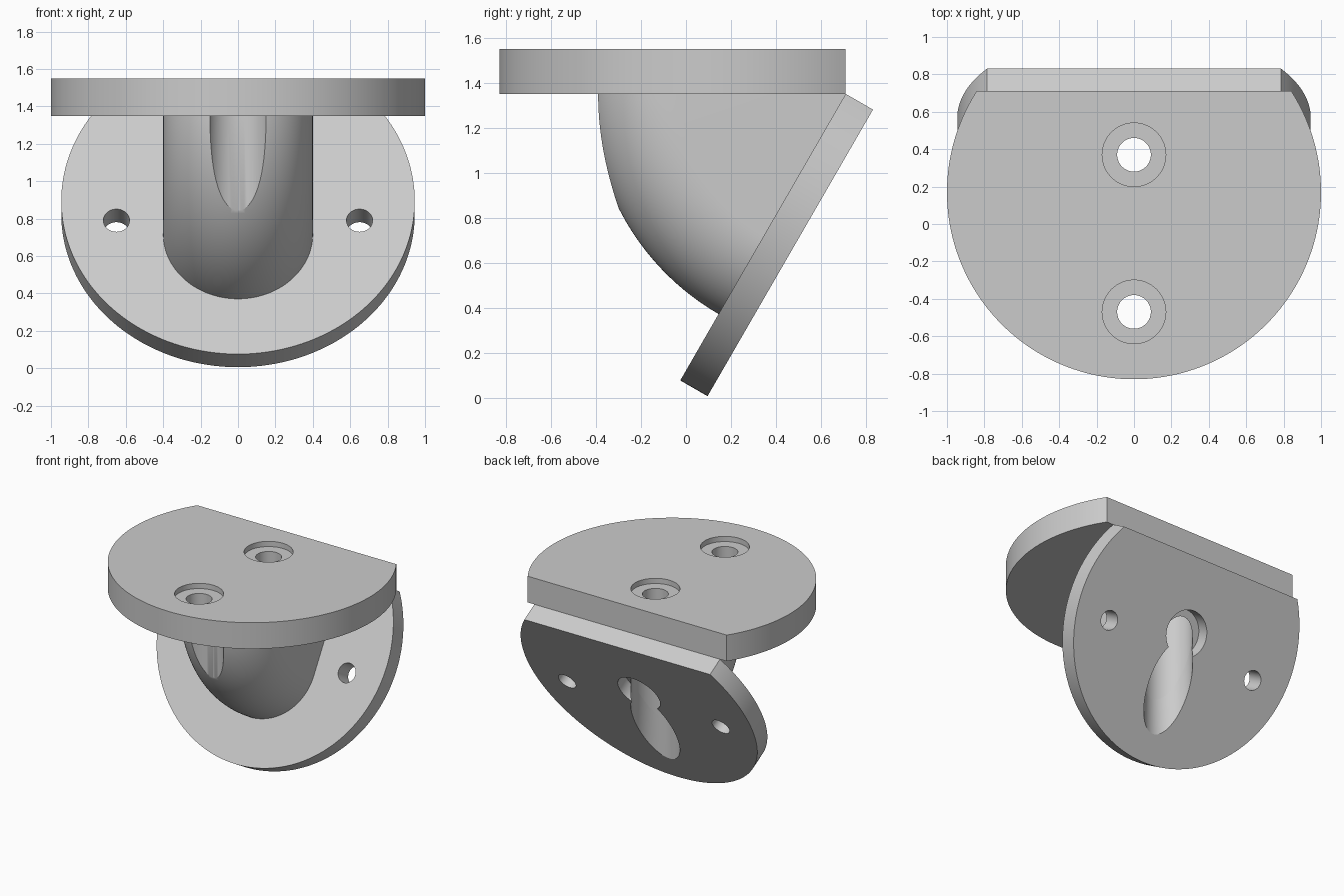
import bpy, bmesh
from math import asin, cos, sin, pi, radians
from mathutils import Matrix, Vector

cube = bpy.data.objects.get("Cube")
if cube:
    bpy.data.objects.remove(cube, do_unlink=True)

grey = bpy.data.materials.new("plain grey")
grey.use_nodes = True
COLOUR = (0.6, 0.6, 0.6, 1)
grey.diffuse_color = COLOUR
grey.node_tree.nodes["Principled BSDF"].inputs["Base Color"].default_value = COLOUR

HINGE = Vector((0, 0.71, 1.35))    # line where both plates meet
TILT = Matrix.Rotation(radians(60), 4, 'X')
SCREW_Y = (-0.47, 0.37)


def finish(name, bm):
    bmesh.ops.recalc_face_normals(bm, faces=bm.faces)
    mesh = bpy.data.meshes.new(name)
    bm.to_mesh(mesh)
    bm.free()
    mesh.materials.append(grey)
    obj = bpy.data.objects.new(name, mesh)
    bpy.context.collection.objects.link(obj)
    return obj


def flat_disc(name, radius, chord, low, high, frame):
    """Disc with a straight back edge, chord away from its centre."""
    a = asin(chord / radius)
    steps = 128
    bm = bmesh.new()
    verts = []
    for i in range(steps + 1):
        t = pi - a + (pi + 2 * a) * i / steps
        verts.append(bm.verts.new((radius * cos(t), radius * sin(t), low)))
    face = bm.faces.new(verts)
    top = bmesh.ops.extrude_face_region(bm, geom=[face])["geom"]
    moved = [v for v in top if isinstance(v, bmesh.types.BMVert)]
    bmesh.ops.translate(bm, verts=moved, vec=(0, 0, high - low))
    bm.transform(frame)
    return finish(name, bm)


def drill(obj, radius, x, y, low, high, frame=Matrix()):
    """Cut a round hole along the local z axis of frame."""
    bm = bmesh.new()
    bmesh.ops.create_cone(bm, cap_ends=True, segments=64, radius1=radius,
                          radius2=radius, depth=high - low)
    bm.transform(frame @ Matrix.Translation((x, y, (low + high) / 2)))
    cutter = finish("hole_cutter", bm)
    cutter.hide_render = True
    mod = obj.modifiers.new("hole", 'BOOLEAN')
    mod.operation, mod.solver, mod.object = 'DIFFERENCE', 'EXACT', cutter
    bpy.context.view_layer.objects.active = obj
    bpy.ops.object.modifier_apply(modifier=mod.name)
    bpy.data.objects.remove(cutter, do_unlink=True)


# Level top plate with two counterbored screw holes
top_frame = Matrix.Translation((0, 0.17, 0))
top_plate = flat_disc("top_plate", 1, 0.54, 1.35, 1.55, top_frame)
for y in SCREW_Y:
    drill(top_plate, 0.09, 0, y, 1.2, 1.7)
    drill(top_plate, 0.17, 0, y, 1.51, 1.7)

# Tilted plate, its front face on the local z = 0 plane
tilt_frame = Matrix.Translation(HINGE) @ TILT @ Matrix.Translation((0, -0.526, 0))
tilted_plate = flat_disc("tilted_plate", 0.945, 0.526, -0.14, 0, tilt_frame)
for x in (-0.65, 0.65):
    drill(tilted_plate, 0.07, x, -0.12, -0.4, 0.2, tilt_frame)

# Rounded web: a round-ended profile swept about the hinge line
bm = bmesh.new()
outline = [(-0.4, 0)]
outline += [(-0.4 * cos(pi * i / 64), 0.73 + 0.4 * sin(pi * i / 64)) for i in range(65)]
outline += [(0.4, 0)]
start = bm.faces.new([bm.verts.new((x, -r, 0)) for x, r in outline])
bmesh.ops.spin(bm, geom=[start] + start.edges[:] + start.verts[:], cent=(0, 0, 0),
               axis=(1, 0, 0), angle=radians(60), steps=48)
bmesh.ops.remove_doubles(bm, verts=bm.verts, dist=0.0001)
bm.transform(Matrix.Translation(HINGE))
web = finish("rounded_web", bm)

# Screwdriver channels and the recess in the back of the tilted plate
drill(web, 0.17, 0, SCREW_Y[0], -0.3, 1.45)
for part in (web, tilted_plate):
    drill(part, 0.17, 0, SCREW_Y[1], -0.3, 1.45)
drill(tilted_plate, 0.17, 0, 0, -0.4, -0.04, tilt_frame)

# Smooth curved walls, crisp edges
bpy.ops.object.select_all(action='DESELECT')
for part in (top_plate, tilted_plate, web):
    part.select_set(True)
    bpy.context.view_layer.objects.active = part
bpy.ops.object.shade_smooth_by_angle(angle=radians(30))
